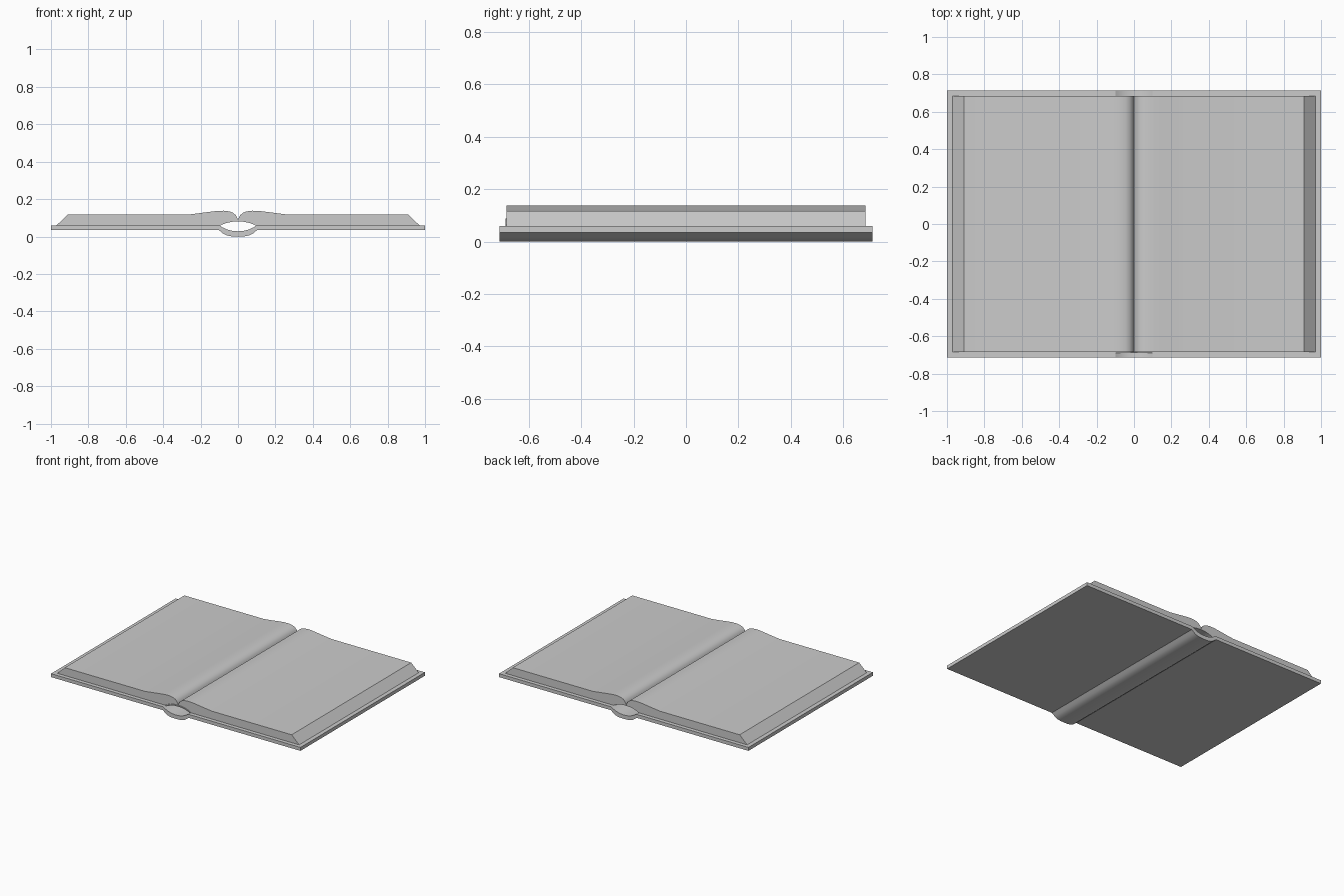
import bpy
import bmesh
import math

cube = bpy.data.objects.get("Cube")
if cube:
    bpy.data.objects.remove(cube, do_unlink=True)

grey = bpy.data.materials.new("plain grey")
grey.use_nodes = True
colour = (0.6, 0.6, 0.6, 1)
grey.diffuse_color = colour
grey.node_tree.nodes["Principled BSDF"].inputs["Base Color"].default_value = colour


def mirrored(half):
    """Complete a left-to-right profile from its +x half, listed from the centre out."""
    return [(-x, z) for x, z in reversed(half) if x > 0] + half


def extrude_between(name, upper, lower, y0, y1):
    """Extrude the outline between an upper and a lower profile along y."""
    outline = upper + lower[::-1]
    bm = bmesh.new()
    near = [bm.verts.new((x, y0, z)) for x, z in outline]
    far = [bm.verts.new((x, y1, z)) for x, z in outline]
    bm.faces.new(near)
    bm.faces.new(far[::-1])
    for i in range(len(outline)):
        j = (i + 1) % len(outline)
        bm.faces.new((near[i], far[i], far[j], near[j]))
    bmesh.ops.recalc_face_normals(bm, faces=bm.faces)
    mesh = bpy.data.meshes.new(name)
    bm.to_mesh(mesh)
    bm.free()
    mesh.materials.append(grey)
    obj = bpy.data.objects.new(name, mesh)
    bpy.context.collection.objects.link(obj)
    bpy.ops.object.select_all(action="DESELECT")
    obj.select_set(True)
    bpy.context.view_layer.objects.active = obj
    bpy.ops.object.shade_smooth_by_angle(angle=math.radians(32))
    return obj


# Hard cover: two flat boards joined by a rounded, hollow spine
cover_top = mirrored([(0, 0.028), (0.03, 0.03), (0.06, 0.038), (0.085, 0.05),
                      (0.1, 0.06), (1, 0.06)])
cover_bottom = mirrored([(0, 0), (0.035, 0.001), (0.06, 0.006), (0.08, 0.016),
                         (0.093, 0.027), (0.104, 0.035), (1, 0.035)])
extrude_between("cover", cover_top, cover_bottom, -0.713, 0.713)

# Page block: slanted fore edges, swelling towards the gutter, arched underneath
page_top = mirrored([(0, 0.09), (0.004, 0.1), (0.012, 0.114), (0.025, 0.126),
                     (0.045, 0.134), (0.075, 0.138), (0.11, 0.137),
                     (0.16, 0.131), (0.22, 0.123), (0.27, 0.117),
                     (0.91, 0.117), (0.97, 0.06)])
arch = mirrored([(0, 0.084), (0.03, 0.083), (0.06, 0.077), (0.085, 0.068), (0.1, 0.06)])
page_bottom = [(-0.97, 0.059)] + arch + [(0.97, 0.059)]
extrude_between("pages", page_top, page_bottom, -0.685, 0.685)

# Thin band closing the page ends above the spine at the front
band_top = [(x, z + 0.004) for x, z in arch]
band_bottom = [(x, z - 0.004) for x, z in arch]
extrude_between("head_band", band_top, band_bottom, -0.69, -0.682)
